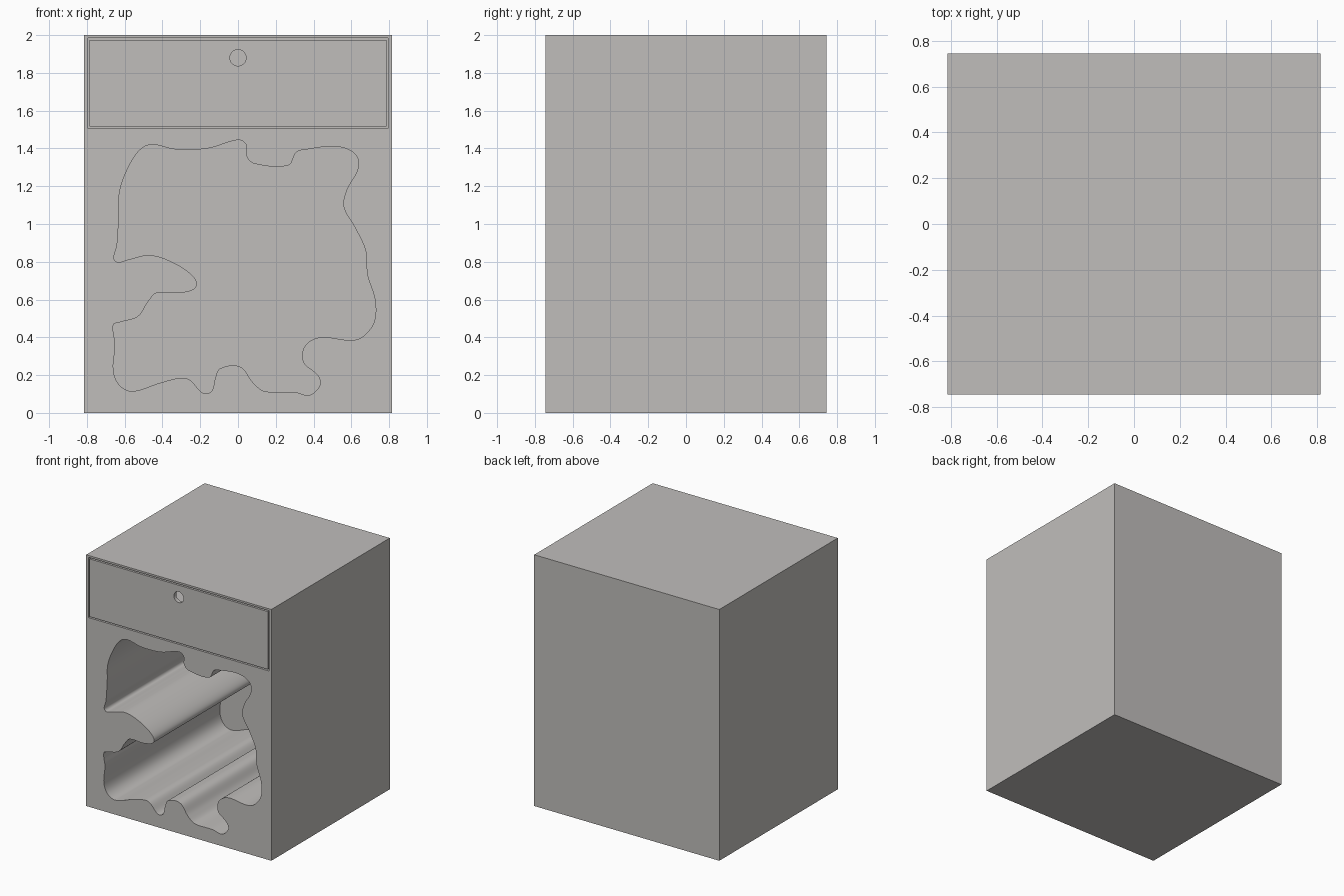
import bpy, bmesh, math
from mathutils import Vector
from mathutils.geometry import interpolate_bezier

if "Cube" in bpy.data.objects:
    bpy.data.objects.remove(bpy.data.objects["Cube"])

# One warm grey for the whole model
GREY = (0.53, 0.515, 0.50, 1)
grey = bpy.data.materials.new("warm_grey")
grey.use_nodes = True
grey.diffuse_color = GREY
grey.node_tree.nodes["Principled BSDF"].inputs["Base Color"].default_value = GREY

FRONT, BACK = -0.745, 0.745
WALL = 0.03
OVERSHOOT = 0.1


def prism(name, outline, y_start, y_end):
    """Extrude a closed front-view outline of (x, z) points along y."""
    bm = bmesh.new()
    near = [bm.verts.new((x, y_start, z)) for x, z in outline]
    far = [bm.verts.new((x, y_end, z)) for x, z in outline]
    bm.faces.new(near)
    bm.faces.new(far[::-1])
    for i in range(len(near)):
        j = (i + 1) % len(near)
        bm.faces.new((near[j], near[i], far[i], far[j]))
    bmesh.ops.recalc_face_normals(bm, faces=bm.faces)
    mesh = bpy.data.meshes.new(name)
    bm.to_mesh(mesh)
    bm.free()
    mesh.materials.append(grey)
    obj = bpy.data.objects.new(name, mesh)
    bpy.context.collection.objects.link(obj)
    return obj


def rectangle(half_width, bottom, top):
    return [(-half_width, bottom), (half_width, bottom),
            (half_width, top), (-half_width, top)]


def circle(x, z, radius, sides=48):
    turn = math.tau / sides
    return [(x + radius * math.cos(i * turn), z + radius * math.sin(i * turn))
            for i in range(sides)]


def smooth_loop(points, steps=8):
    """Closed smooth curve through the points, as a list of (x, z)."""
    pts = [Vector(p) for p in points]
    count = len(pts)
    result = []
    for i in range(count):
        before, start = pts[i - 1], pts[i]
        end, after = pts[(i + 1) % count], pts[(i + 2) % count]
        reach = (end - start).length / 3
        handle_a = start + (end - before).normalized() * reach
        handle_b = end - (after - start).normalized() * reach
        curve = interpolate_bezier(start, handle_a, handle_b, end, steps + 1)
        result += [(p[0], p[1]) for p in curve[:-1]]
    return result


def cut(target, cutter):
    """Subtract the cutter from the target, then discard the cutter."""
    cutter.hide_render = True
    modifier = target.modifiers.new("cut", "BOOLEAN")
    modifier.operation = "DIFFERENCE"
    modifier.solver = "EXACT"
    modifier.object = cutter
    bpy.context.view_layer.objects.active = target
    bpy.ops.object.modifier_apply(modifier=modifier.name)
    bpy.data.objects.remove(cutter)


def shade(obj):
    bpy.ops.object.select_all(action="DESELECT")
    obj.select_set(True)
    bpy.context.view_layer.objects.active = obj
    bpy.ops.object.shade_smooth_by_angle(angle=math.radians(30))


# Irregular cavern outline, clockwise from the upper left
cavern_points = [
    (-.45, 1.42), (-.33, 1.395), (-.16, 1.4), (0, 1.445), (.043, 1.42),
    (.045, 1.36), (.085, 1.32), (.265, 1.31), (.31, 1.38), (.365, 1.395),
    (.52, 1.41), (.62, 1.37), (.635, 1.295), (.575, 1.18), (.56, 1.09),
    (.62, .98), (.675, .86), (.685, .73), (.725, .6), (.72, .48),
    (.655, .4), (.59, .385), (.435, .4), (.355, .355), (.345, .27),
    (.42, .2), (.435, .15), (.38, .095), (.3, .11), (.14, .115),
    (.08, .16), (.01, .245), (-.095, .235), (-.12, .185), (-.14, .115),
    (-.185, .105), (-.255, .175), (-.305, .185), (-.41, .16), (-.56, .115),
    (-.63, .15), (-.66, .23), (-.65, .36), (-.66, .465), (-.625, .48),
    (-.53, .51), (-.475, .59), (-.43, .635), (-.305, .635), (-.22, .67),
    (-.255, .74), (-.385, .815), (-.48, .835), (-.57, .815), (-.65, .805),
    (-.64, .89), (-.63, 1.05), (-.625, 1.18), (-.57, 1.32), (-.51, 1.4),
]

# Cabinet body with the cavern and the drawer bay
cabinet = prism("cabinet_body", rectangle(0.815, 0, 2), FRONT, BACK)
cut(cabinet, prism("cavern_cutter", smooth_loop(cavern_points),
                   FRONT - OVERSHOOT, BACK - WALL))
cut(cabinet, prism("bay_cutter", rectangle(0.795, 1.505, 1.985),
                   FRONT - OVERSHOOT, BACK - WALL))
shade(cabinet)

# Open-topped drawer, flush with the front, with a round finger hole
drawer = prism("drawer", rectangle(0.785, 1.515, 1.975), FRONT, BACK - 2 * WALL)
cut(drawer, prism("tray_cutter", rectangle(0.755, 1.545, 2.1),
                  FRONT + WALL, BACK - 3 * WALL))
cut(drawer, prism("hole_cutter", circle(0, 1.88, 0.043),
                  FRONT - OVERSHOOT, FRONT + 2 * WALL))
shade(drawer)
